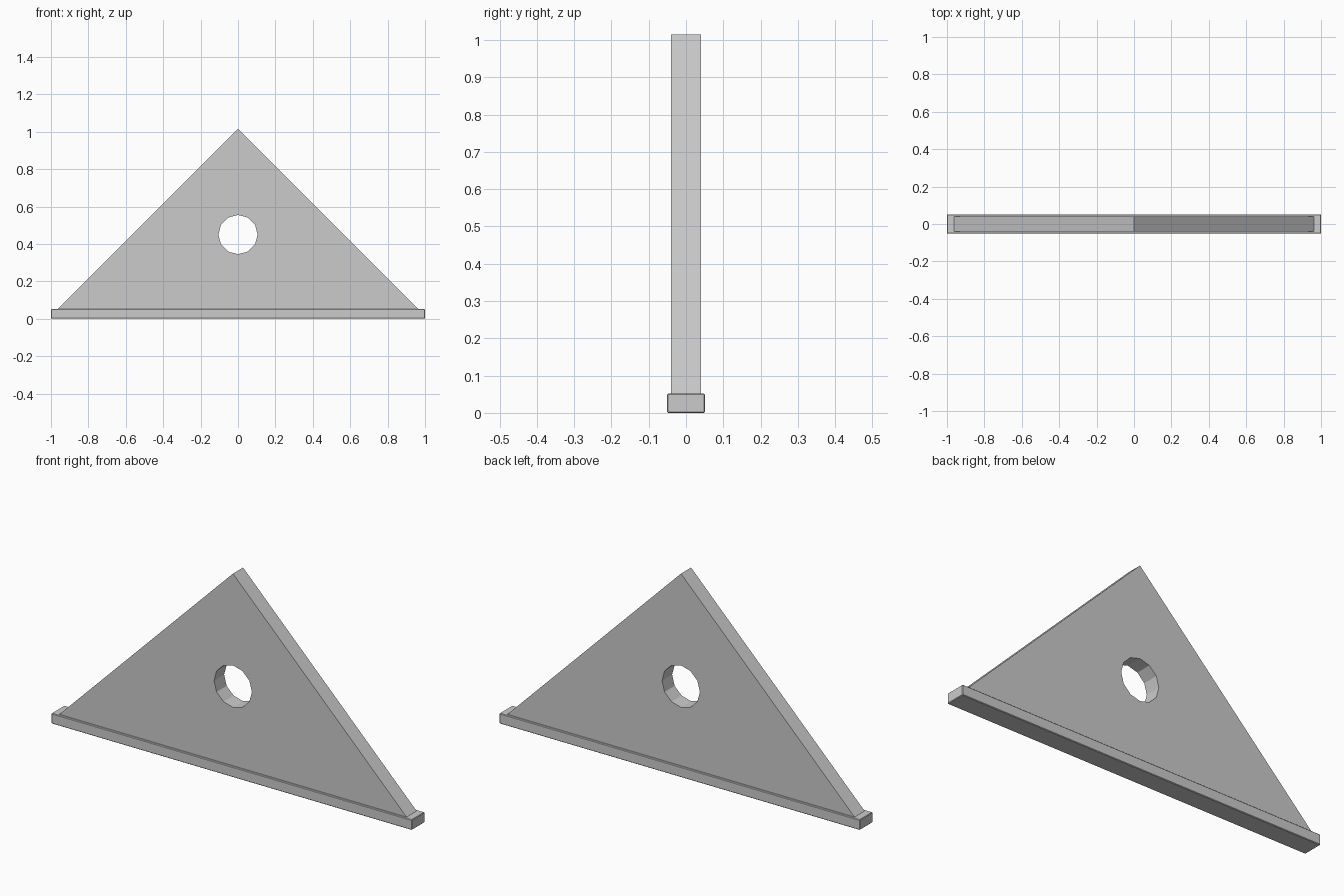
import bpy, math

if "Cube" in bpy.data.objects:
    bpy.data.objects.remove(bpy.data.objects["Cube"])

# Triangular panel with a twelve-sided through hole
outline = [(-0.968, 0.047), (0.968, 0.047), (0, 1.015)]
hole = [(0.105 * math.sin(i * math.tau / 12), 0.45 + 0.105 * math.cos(i * math.tau / 12))
        for i in range(12)]

curve = bpy.data.curves.new("gable_panel", "CURVE")
curve.dimensions = "2D"
curve.fill_mode = "BOTH"
curve.extrude = 0.04
for pts in (outline, hole):
    spline = curve.splines.new("POLY")
    spline.points.add(len(pts) - 1)
    for p, (x, z) in zip(spline.points, pts):
        p.co = (x, z, 0, 1)
    spline.use_cyclic_u = True

panel = bpy.data.objects.new("gable_panel", curve)
bpy.context.collection.objects.link(panel)
panel.rotation_euler.x = math.pi / 2
bpy.context.view_layer.objects.active = panel
panel.select_set(True)
bpy.ops.object.convert(target="MESH")
bpy.ops.object.shade_flat()

# Base rail under the panel, slightly wider on every side
bpy.ops.mesh.primitive_cube_add(size=1, location=(0, 0, 0.026))
rail = bpy.context.object
rail.name = "base_rail"
rail.scale = (2.0, 0.102, 0.052)
bpy.ops.object.transform_apply(location=False, rotation=False, scale=True)
bevel = rail.modifiers.new("edge_bevel", "BEVEL")
bevel.width = 0.003
bevel.segments = 1
